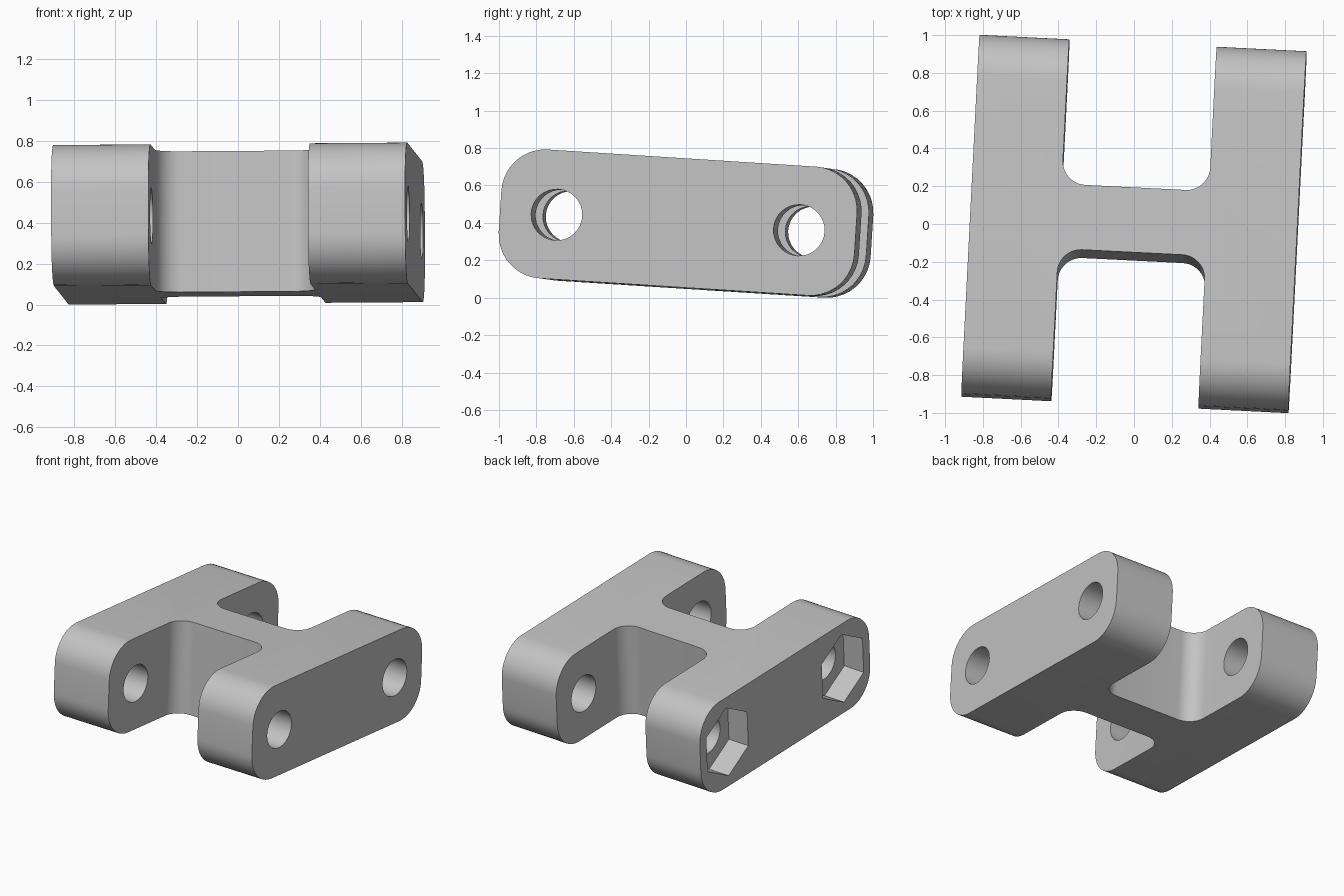
import bpy, bmesh, math
from mathutils import Matrix, Vector, Euler

cube = bpy.data.objects.get("Cube")
if cube:
    bpy.data.objects.remove(cube, do_unlink=True)

WIDTH, LENGTH, HEIGHT = 1.733, 1.908, 0.69
GAP, BAR = 0.781, 0.344
HOLE_Y, HOLE_R = 0.65, 0.137
NUT_R, NUT_DEPTH = 0.265, 0.17


def rounded_rect(w, h, r, steps=10):
    points = []
    for i, (sx, sy) in enumerate([(1, 1), (-1, 1), (-1, -1), (1, -1)]):
        for k in range(steps + 1):
            a = math.pi / 2 * (i + k / steps)
            points.append((sx * (w / 2 - r) + r * math.cos(a),
                           sy * (h / 2 - r) + r * math.sin(a)))
    return points


def polygon(r, sides):
    return [(r * math.sin(2 * math.pi * k / sides),
             r * math.cos(2 * math.pi * k / sides)) for k in range(sides)]


def prism(name, profile, axis, low, high, shift=(0, 0)):
    """Extrude a profile along x (profile in y, z) or along z (profile in x, y)."""
    bm = bmesh.new()
    verts = []
    for a, b in profile:
        a, b = a + shift[0], b + shift[1]
        verts.append(bm.verts.new((low, a, b) if axis == "x" else (a, b, low)))
    face = bm.faces.new(verts)
    grown = bmesh.ops.extrude_face_region(bm, geom=[face])["geom"]
    step = Vector((high - low, 0, 0) if axis == "x" else (0, 0, high - low))
    bmesh.ops.translate(bm, vec=step, verts=[g for g in grown if isinstance(g, bmesh.types.BMVert)])
    bmesh.ops.recalc_face_normals(bm, faces=bm.faces)
    mesh = bpy.data.meshes.new(name)
    bm.to_mesh(mesh)
    bm.free()
    obj = bpy.data.objects.new(name, mesh)
    bpy.context.collection.objects.link(obj)
    return obj


# Bracket blank with rounded ends
bracket = prism("bracket", rounded_rect(LENGTH, HEIGHT, 0.235), "x", -WIDTH / 2, WIDTH / 2)

# Cutters: filleted gaps, bolt holes and hexagonal nut pockets
cutters = []
for side in (-1, 1):
    cutters.append(prism("gap_cutter", rounded_rect(GAP, 1.4, 0.125), "z", -1, 1,
                         (0, side * (BAR / 2 + 0.7))))
    spot = (side * HOLE_Y, 0)
    cutters.append(prism("hole_cutter", polygon(HOLE_R, 32), "x", -1.2, 1.2, spot))
    cutters.append(prism("nut_cutter", polygon(NUT_R, 6), "x", -1.2, -WIDTH / 2 + NUT_DEPTH, spot))

bpy.ops.object.select_all(action="DESELECT")
bpy.context.view_layer.objects.active = bracket
bracket.select_set(True)
for cutter in cutters:
    cutter.hide_render = True
    cut = bracket.modifiers.new("cut", "BOOLEAN")
    cut.operation = "DIFFERENCE"
    cut.solver = "EXACT"
    cut.object = cutter
    bpy.ops.object.modifier_apply(modifier=cut.name)
    bpy.data.objects.remove(cutter, do_unlink=True)

# Slightly tilted resting pose
tilt = Euler([math.radians(a) for a in (-3.64, -0.4, -2.9)], "YXZ").to_matrix().to_4x4()
bracket.data.transform(tilt)
lowest = min(v.co.z for v in bracket.data.vertices)
bracket.data.transform(Matrix.Translation((0, 0, -lowest)))

# Plain grey
grey = bpy.data.materials.new("plain_grey")
grey.use_nodes = True
colour = (0.55, 0.55, 0.55, 1)
grey.diffuse_color = colour
grey.node_tree.nodes["Principled BSDF"].inputs["Base Color"].default_value = colour
bracket.data.materials.clear()
bracket.data.materials.append(grey)
bpy.ops.object.shade_smooth_by_angle(angle=math.radians(30))
